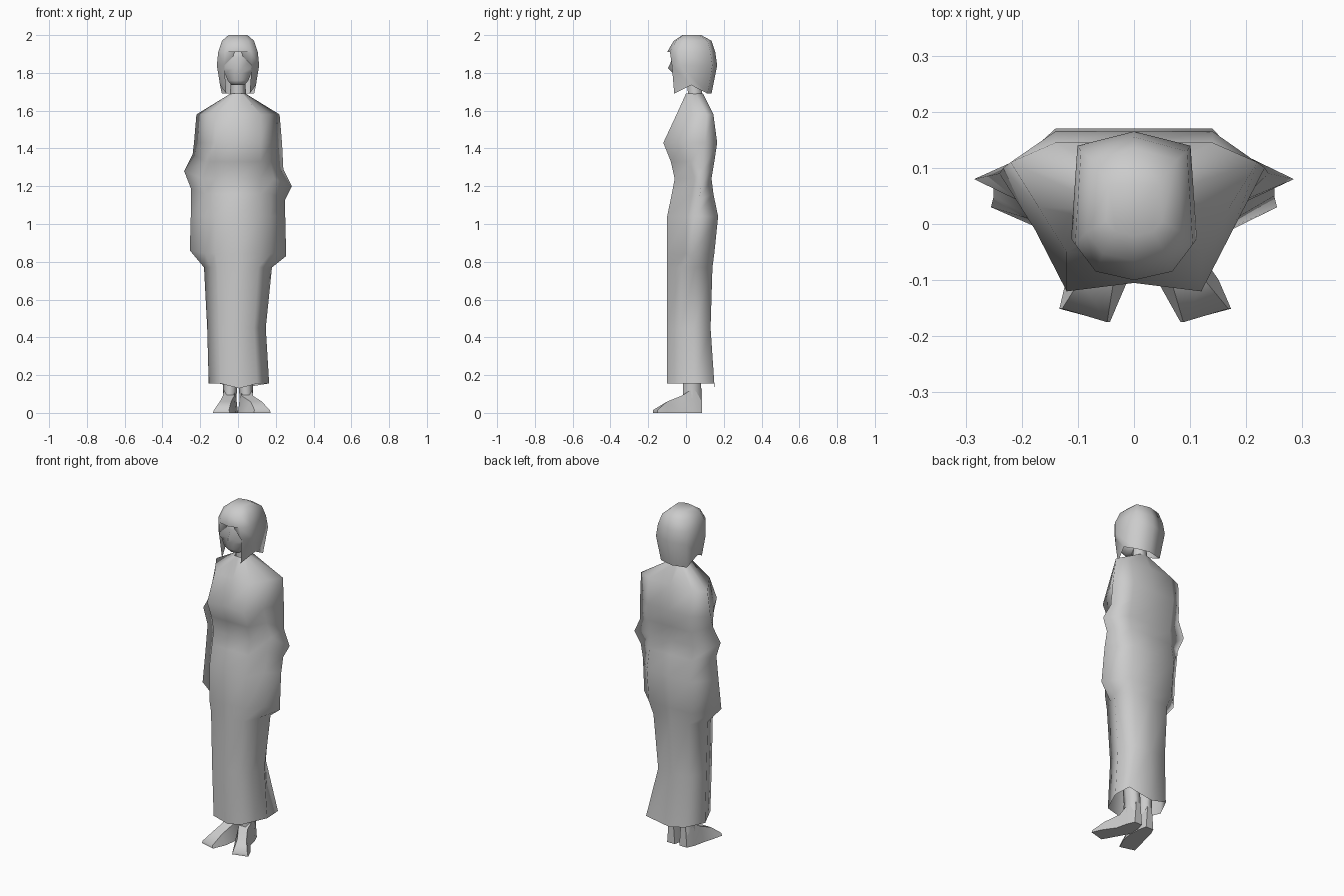
import bpy
import bmesh
import math

default_cube = bpy.data.objects.get("Cube")
if default_cube:
    bpy.data.objects.remove(default_cube)

shade = 0.6
grey = bpy.data.materials.new("plain_grey")
grey.use_nodes = True
grey.diffuse_color = (shade, shade, shade, 1)
grey.node_tree.nodes["Principled BSDF"].inputs["Base Color"].default_value = grey.diffuse_color


def loft(name, rings, caps=(), is_open=None, sharp_angle=180):
    """Skin a stack of closed rings; is_open(row, column) leaves a gap."""
    bm = bmesh.new()
    rows = [[bm.verts.new(point) for point in ring] for ring in rings]
    count = len(rows[0])
    for row, (lower, upper) in enumerate(zip(rows, rows[1:])):
        for column in range(count):
            following = (column + 1) % count
            if is_open is None or not is_open(row, column):
                bm.faces.new((lower[column], lower[following], upper[following], upper[column]))
    for end in caps:
        bm.faces.new(rows[end])
    bmesh.ops.recalc_face_normals(bm, faces=bm.faces)
    mesh = bpy.data.meshes.new(name)
    bm.to_mesh(mesh)
    bm.free()
    mesh.materials.append(grey)
    part = bpy.data.objects.new(name, mesh)
    bpy.context.collection.objects.link(part)
    bpy.ops.object.select_all(action="DESELECT")
    part.select_set(True)
    bpy.context.view_layer.objects.active = part
    bpy.ops.object.shade_smooth_by_angle(angle=math.radians(sharp_angle))


def mirror_ring(half):
    """Complete a half ring that runs from centre front to centre back."""
    return half + [(-x, y, z) for x, y, z in half[-2:0:-1]]


def oval(centre_x, centre_y, radius_x, radius_y, height, sides=6):
    """Horizontal ring of points around a limb."""
    angles = [math.tau * step / sides for step in range(sides)]
    return [(centre_x + radius_x * math.cos(angle), centre_y + radius_y * math.sin(angle), height)
            for angle in angles]


def robe_section(height, side, side_y, front, back, fold=0.0, tilt=0.0, dip=0.0,
                 dent=0.0, flare=0.0, shift=0.0):
    """Ten-sided section. fold creases it between body and arm, tilt raises its
    right side, dent recesses the centre front, flare widens the left back."""
    front_width = min(side * 0.6, 0.12)
    back_width = min(side * 0.65, 0.14)
    half = [(0, front + dent, height - dip), (front_width, front, height),
            ((front_width + side) / 2 - fold * 0.4, (front + side_y) / 2 + fold, height),
            (side, side_y, height), (back_width, back, height), (0, back, height - dip)]
    ring = [(x + shift, y, z - math.copysign(tilt, x) if abs(x) == side else z)
            for x, y, z in mirror_ring(half)]
    x, y, z = ring[4]
    ring[4] = (x + flare, y, z)
    return ring


# Robe, from the open hem up past the cuffs, elbows, bust and shoulders
hem = robe_section(height=0.155, side=0.16, side_y=0.04, front=-0.1, back=0.15, dip=0.025,
                   flare=0.05, shift=0.005)
knee = robe_section(height=0.45, side=0.155, side_y=0.04, front=-0.1, back=0.13, shift=-0.008)
below_cuff = robe_section(height=0.77, side=0.18, side_y=0.05, front=-0.1, back=0.14)
cuff = robe_section(height=0.845, side=0.255, side_y=0.03, front=-0.1, back=0.15, fold=0.03,
                    tilt=-0.015)
hip = robe_section(height=1.04, side=0.25, side_y=0.05, front=-0.1, back=0.17, fold=0.03)
forearm = robe_section(height=1.16, side=0.25, side_y=0.07, front=-0.075, back=0.145,
                       fold=0.03, tilt=0.03)
elbow = robe_section(height=1.24, side=0.285, side_y=0.08, front=-0.06, back=0.135,
                     fold=0.03, tilt=0.04)
upper_arm = robe_section(height=1.33, side=0.24, side_y=0.09, front=-0.08, back=0.15,
                         fold=0.02, tilt=0.04)
bust = robe_section(height=1.43, side=0.233, side_y=0.1, front=-0.12, back=0.165, dent=0.015)
shoulder = robe_section(height=1.58, side=0.22, side_y=0.11, front=-0.05, back=0.145)
collar = robe_section(height=1.69, side=0.04, side_y=0.05, front=0.0, back=0.09)
loft("robe", [hem, knee, below_cuff, cuff, hip, forearm, elbow, upper_arm, bust, shoulder, collar])

# Neck
loft("neck", [oval(0, 0.05, 0.045, 0.045, height=1.66), oval(0, 0.04, 0.035, 0.04, height=1.8)])


def face_section(height, profile, cheek):
    """Ring with a centre ridge, flat cheeks and a hidden back."""
    back = 0.06
    return mirror_ring([(0, profile, height), (cheek * 0.3, max(profile, -0.07), height),
                        (cheek, profile * 0.75, height), (cheek, back, height),
                        (0, back, height)])


# Face: chin, mouth, nose and brow
chin = face_section(height=1.735, profile=-0.05, cheek=0.035)
jaw = face_section(height=1.76, profile=-0.07, cheek=0.055)
mouth = face_section(height=1.8, profile=-0.07, cheek=0.07)
nose = face_section(height=1.825, profile=-0.095, cheek=0.075)
brow = face_section(height=1.88, profile=-0.07, cheek=0.075)
forehead = face_section(height=1.94, profile=-0.07, cheek=0.07)
loft("face", [chin, jaw, mouth, nose, brow, forehead], caps=(0, -1))


def hair_section(height, width, front, back):
    """Half ring: fringe centre, lock, temple, nape corner and nape."""
    depth = back - front
    return [(0, front, height), (width * 0.65, front + depth * 0.06, height),
            (width, front + depth * 0.25, height), (width * 0.9, back - depth * 0.1, height),
            (0, back, height)]


# Bobbed hair, open over the face below the fringe
crown = hair_section(height=2.0, width=0.05, front=-0.02, back=0.08)
dome = hair_section(height=1.97, width=0.085, front=-0.065, back=0.135)
fringe = hair_section(height=1.91, width=0.105, front=-0.1, back=0.155)
temple = hair_section(height=1.84, width=0.112, front=-0.09, back=0.165)
ends = hair_section(height=1.69, width=0.095, front=-0.075, back=0.135)

# The hem of the bob rises in an arch beside the neck
side_x, side_y, side_z = ends[2]
ends[2] = (side_x, side_y + 0.05, side_z + 0.045)

# The middle of the fringe tucks in against the forehead
temple[0] = ends[0] = (0, -0.065, 1.91)
hair_rings = [mirror_ring(half) for half in (crown, dome, fringe, temple, ends)]
last_column = len(hair_rings[0]) - 1
loft("hair", hair_rings, caps=(0,),
     is_open=lambda row, column: row == 3 and column in (0, last_column))


def foot_section(side, along, centre, bottom, top, height, slant=0.0):
    """Upright four-sided section; slant turns it outward."""
    return [(side * (centre - bottom), along - slant, 0), (side * (centre + bottom), along + slant, 0),
            (side * (centre + top), along + slant, height), (side * (centre - top), along - slant, height)]


# Legs and splayed feet, the left toes turned further out
for name, side, toe_x in (("left", 1, 0.128), ("right", -1, 0.088)):
    loft(name + "_leg", [oval(side * 0.045, 0.032, 0.035, 0.055, height=0.06),
                         oval(side * 0.04, 0.032, 0.038, 0.055, height=0.16),
                         oval(side * 0.06, 0.03, 0.04, 0.05, height=0.4)])
    heel = foot_section(side, along=0.085, centre=0.04, bottom=0.025, top=0.015, height=0.13)
    ankle = foot_section(side, along=0.04, centre=0.045, bottom=0.04, top=0.03, height=0.13)
    instep = foot_section(side, along=-0.025, centre=0.05, bottom=0.05, top=0.03, height=0.09)
    ball = foot_section(side, along=-0.1, centre=toe_x * 0.75, bottom=0.055, top=0.03, height=0.06)
    toes = foot_section(side, along=-0.163, centre=toe_x, bottom=0.045, top=0.04, height=0.015,
                        slant=0.012)
    loft(name + "_foot", [heel, ankle, instep, ball, toes], caps=(0, -1), sharp_angle=60)
